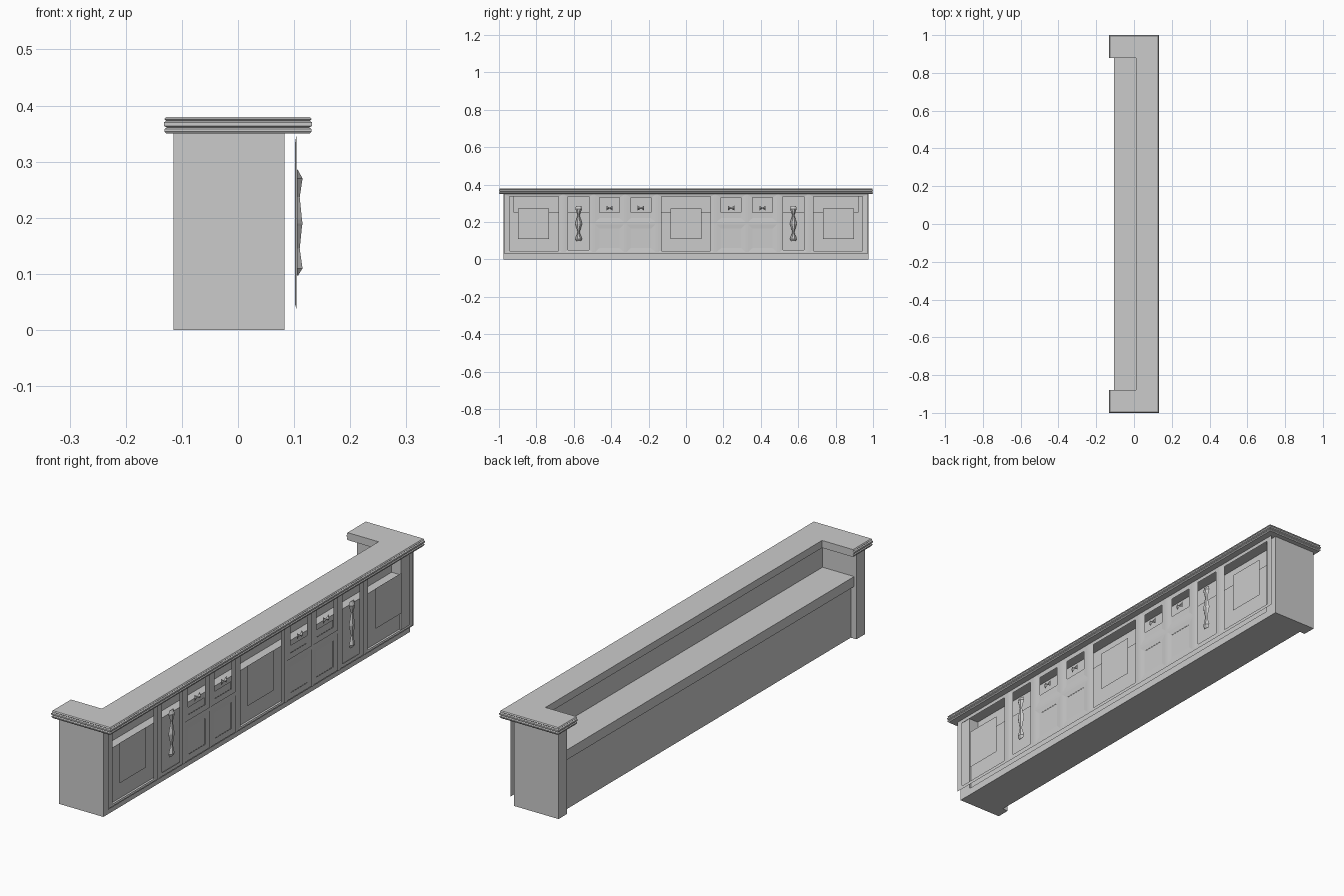
import bpy, bmesh

if "Cube" in bpy.data.objects:
    bpy.data.objects.remove(bpy.data.objects["Cube"])


def make(name, bm):
    bmesh.ops.remove_doubles(bm, verts=bm.verts, dist=1e-5)
    bmesh.ops.recalc_face_normals(bm, faces=bm.faces)
    me = bpy.data.meshes.new(name)
    bm.to_mesh(me)
    bm.free()
    ob = bpy.data.objects.new(name, me)
    bpy.context.collection.objects.link(ob)
    return ob


def box(name, x0, x1, y0, y1, z0, z1):
    bm = bmesh.new()
    vs = [bm.verts.new((x, y, z)) for x in (x0, x1) for y in (y0, y1) for z in (z0, z1)]
    for f in ((0, 1, 3, 2), (4, 6, 7, 5), (0, 4, 5, 1), (2, 3, 7, 6), (0, 2, 6, 4), (1, 5, 7, 3)):
        bm.faces.new([vs[i] for i in f])
    return make(name, bm)


def loft(name, rings):
    bm = bmesh.new()
    loops = [[bm.verts.new(p) for p in r] for r in rings]
    n = len(loops[0])
    for a, b in zip(loops, loops[1:]):
        for i in range(n):
            j = (i + 1) % n
            bm.faces.new((a[i], a[j], b[j], b[i]))
    bm.faces.new(loops[0])
    bm.faces.new(loops[-1])
    return make(name, bm)


def rect(bm, x, r):
    y0, y1, z0, z1 = r
    return [bm.verts.new((x, y, z)) for y, z in ((y0, z0), (y1, z0), (y1, z1), (y0, z1))]


def ring(bm, x, outer, inner, x2=None):
    a, b = rect(bm, x, outer), rect(bm, x if x2 is None else x2, inner)
    for i in range(4):
        j = (i + 1) % 4
        f = bm.faces.new((a[i], a[j], b[j], b[i]))


def inset(r, d):
    return (r[0] + d, r[1] - d, r[2] + d, r[3] - d)


# U-shaped counter top with a moulded outer edge
def u_outline(z, d):
    X, Y = 0.132 - d, 1.0 - d
    return [(p[0], p[1], z) for p in ((X, -Y), (X, Y), (-X, Y), (-X, 0.88), (0.01, 0.88),
                                     (0.01, -0.88), (-X, -0.88), (-X, -Y))]


edge = [(.35, .004), (.354, .001), (.358, .001), (.361, .005), (.364, 0), (.37, 0),
        (.373, .004), (.376, .001), (.38, .004)]
loft("counter_top", [u_outline(z, d) for z, d in edge])

# carcass: end walls, lower cabinet, work shelf, upper back wall, plinth
for s, side in ((-1, "left"), (1, "right")):
    ya, yb = sorted((s * 0.92, s * 0.975))
    box("end_wall_" + side, -0.115, 0.083, ya, yb, 0, 0.35)
box("lower_cabinet", -0.09, 0.075, -0.92, 0.92, 0, 0.21)
box("work_shelf", -0.105, 0.075, -0.92, 0.92, 0.21, 0.25)
box("upper_back_wall", 0.036, 0.04, -0.92, 0.92, 0.25, 0.35)
box("plinth", 0.07, 0.083, -0.975, 0.975, 0, 0.03)

# front facing: thin sheets with openings, one bay at a time
ZB, ZT, ZM = 0.032, 0.352, 0.193
bays = []   # (cell, frame border, centre panel)
bays.append(((-0.157, 0.157, ZB, ZT), (-0.13, 0.13, 0.045, 0.335), (-0.082, 0.082, 0.11, 0.272)))
for s in (-1, 1):
    def m(a, b, c, d):
        y = sorted((s * a, s * b))
        return (y[0], y[1], c, d)
    bays.append((m(0.655, 0.972, ZB, ZT), m(0.682, 0.945, 0.045, 0.335), m(0.732, 0.897, 0.11, 0.272)))
    bays.append((m(0.493, 0.655, ZB, ZT), m(0.518, 0.63, 0.05, 0.335), None))
    for a, b in ((0.157, 0.325), (0.325, 0.493)):
        bays.append((m(a, b, ZM, ZT), m(a + .03, b - .03, 0.22, 0.33), m(a + .03, b - .03, 0.22, 0.25)))
        bays.append((m(a, b, ZB, ZM), m(a + .03, b - .03, 0.06, 0.165), m(a + .03, b - .03, 0.06, 0.165)))

sheet, mould, panels = bmesh.new(), bmesh.new(), bmesh.new()
for cell, hole, panel in bays:
    ring(sheet, 0.101, cell, hole)
    ring(mould, 0.104, inset(cell, 0.006), hole, 0.102)
    if panel:
        panels.faces.new(rect(panels, 0.1, panel))
for nm, bm in (("front_sheet", sheet), ("bay_frames", mould), ("bay_panels", panels)):
    make(nm, bm)

# tall pinched ornaments on the narrow doors, bow-tie pulls on the drawers
tall = [(.097, .012, .107), (.11, .018, .115), (.145, .005, .11), (.185, .017, .114),
        (.19, .018, .115), (.197, .017, .114), (.237, .005, .11), (.27, .018, .115), (.285, .014, .107)]
bow = [(-.017, .013, .108), (-.012, .01, .112), (0, .002, .109), (.012, .01, .112), (.017, .013, .108)]
for s, side in ((-1, "left"), (1, "right")):
    c = s * 0.574
    loft("door_ornament_" + side, [[(.105, c - w, z), (.105, c + w, z), (x, c + w * .4, z), (x, c - w * .4, z)]
                                   for z, w, x in tall])
    for k, c in enumerate((s * 0.241, s * 0.409)):
        loft(f"drawer_pull_{side}_{k + 1}",
             [[(.105, c + y, .274 - h), (.105, c + y, .274 + h), (x, c + y, .274)] for y, h, x in bow])
